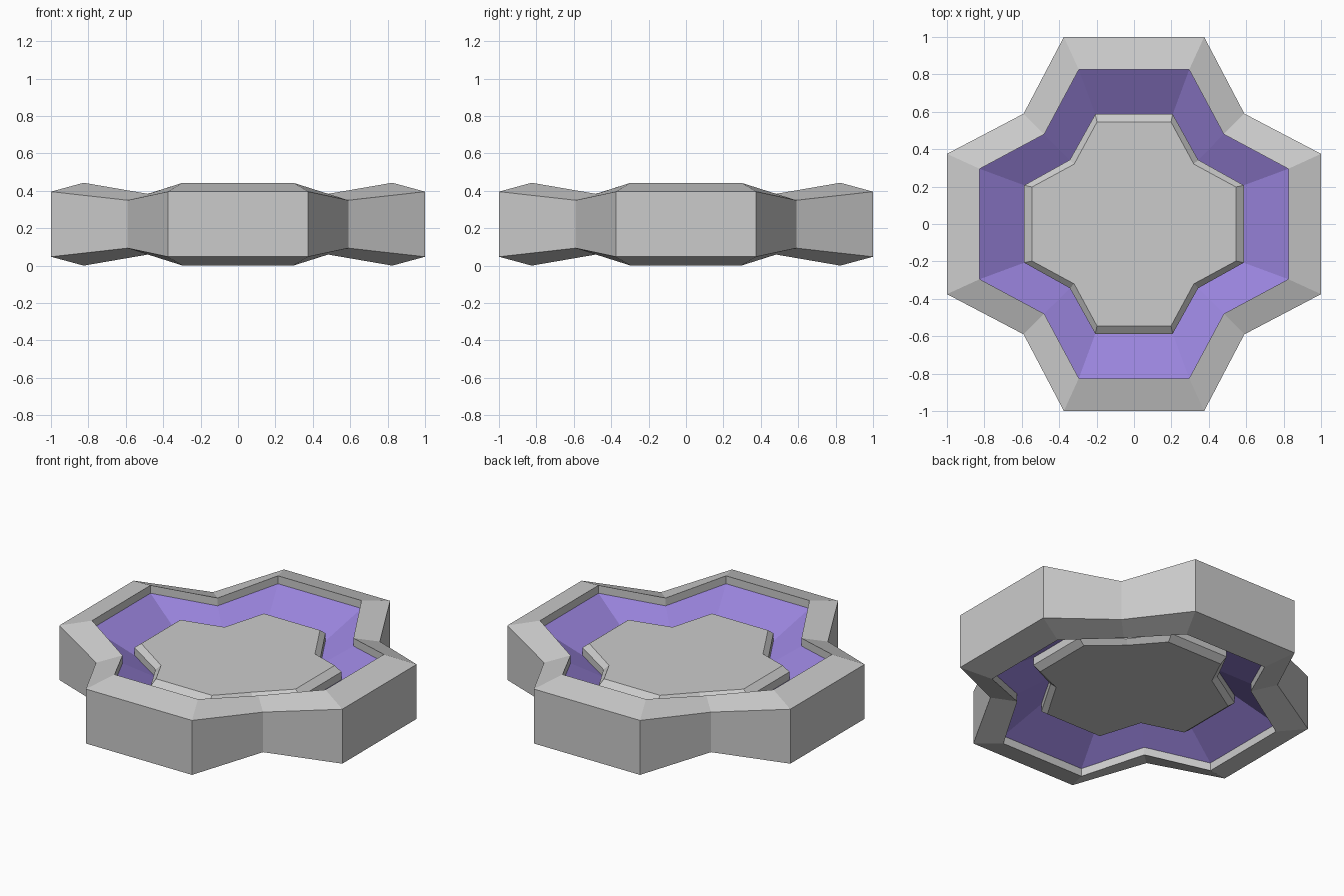
import bpy, bmesh

if "Cube" in bpy.data.objects:
    bpy.data.objects.remove(bpy.data.objects["Cube"])

MID = 0.2215  # height of the symmetry plane

purple = bpy.data.materials.new("purple")
purple.diffuse_color = (0.32, 0.23, 0.72, 1)
purple.use_nodes = True
purple.node_tree.nodes["Principled BSDF"].inputs["Base Color"].default_value = purple.diffuse_color


def outline(reach, half, notch, z_tip, z_notch):
    """Twelve-point cross outline: two tip corners and one notch per quarter."""
    pts = []
    quarter = [(reach, -half, z_tip), (reach, half, z_tip), (notch, notch, z_notch)]
    for k in range(4):
        for x, y, z in quarter:
            for _ in range(k):
                x, y = -y, x
            pts.append((x, y, z))
    return pts


def flip(pts):
    return [(x, y, -z) for x, y, z in pts]


def build(name, chains, cap=False, mat=None):
    """Bridge each chain of outlines (top inner to outer order) into strips."""
    bm = bmesh.new()
    for chain in chains:
        rings = [[bm.verts.new((x, y, z + MID)) for x, y, z in r] for r in chain]
        for a, b in zip(rings, rings[1:]):
            for i in range(12):
                j = (i + 1) % 12
                bm.faces.new((a[i], b[i], b[j], a[j]))
        if cap:
            top = chain[0][0][2] > 0
            bm.faces.new(rings[0] if top else rings[0][::-1])
    if not cap or mat is None:
        # strips of the lower half were made in the mirrored order
        for f in bm.faces:
            f.smooth = False
    me = bpy.data.meshes.new(name)
    bm.to_mesh(me)
    bm.free()
    ob = bpy.data.objects.new(name, me)
    bpy.context.collection.objects.link(ob)
    if mat:
        me.materials.append(mat)
    return ob


# outlines of the upper half, from outside to centre (z relative to MID)
wall = outline(1.0, 0.375, 0.59, 0.174, 0.128)
rim = outline(0.825, 0.295, 0.48, 0.2215, 0.162)
ledge = outline(0.825, 0.295, 0.48, 0.171, 0.112)
foot = outline(0.587, 0.207, 0.343, 0.03, 0.008)
shoulder = outline(0.587, 0.207, 0.343, 0.08, 0.056)
plate = outline(0.545, 0.198, 0.32, 0.113, 0.080)

# outer frame: inner lip, sloped rim, upright wall, mirrored below
build("outer_frame", [[ledge, rim, wall, flip(wall), flip(rim), flip(ledge)]])

# coloured sloping channels, upper and lower (lower runs outward to inward)
build("channel", [[foot, ledge], [flip(ledge), flip(foot)]], mat=purple)

# raised centre plate with bevelled edge, upper and lower
build("centre_plate_top", [[plate, shoulder, foot]], cap=True)
bottom = build("centre_plate_bottom", [[plate, shoulder, foot]], cap=True)
for v in bottom.data.vertices:
    v.co.z = 2 * MID - v.co.z
bottom.data.flip_normals()
